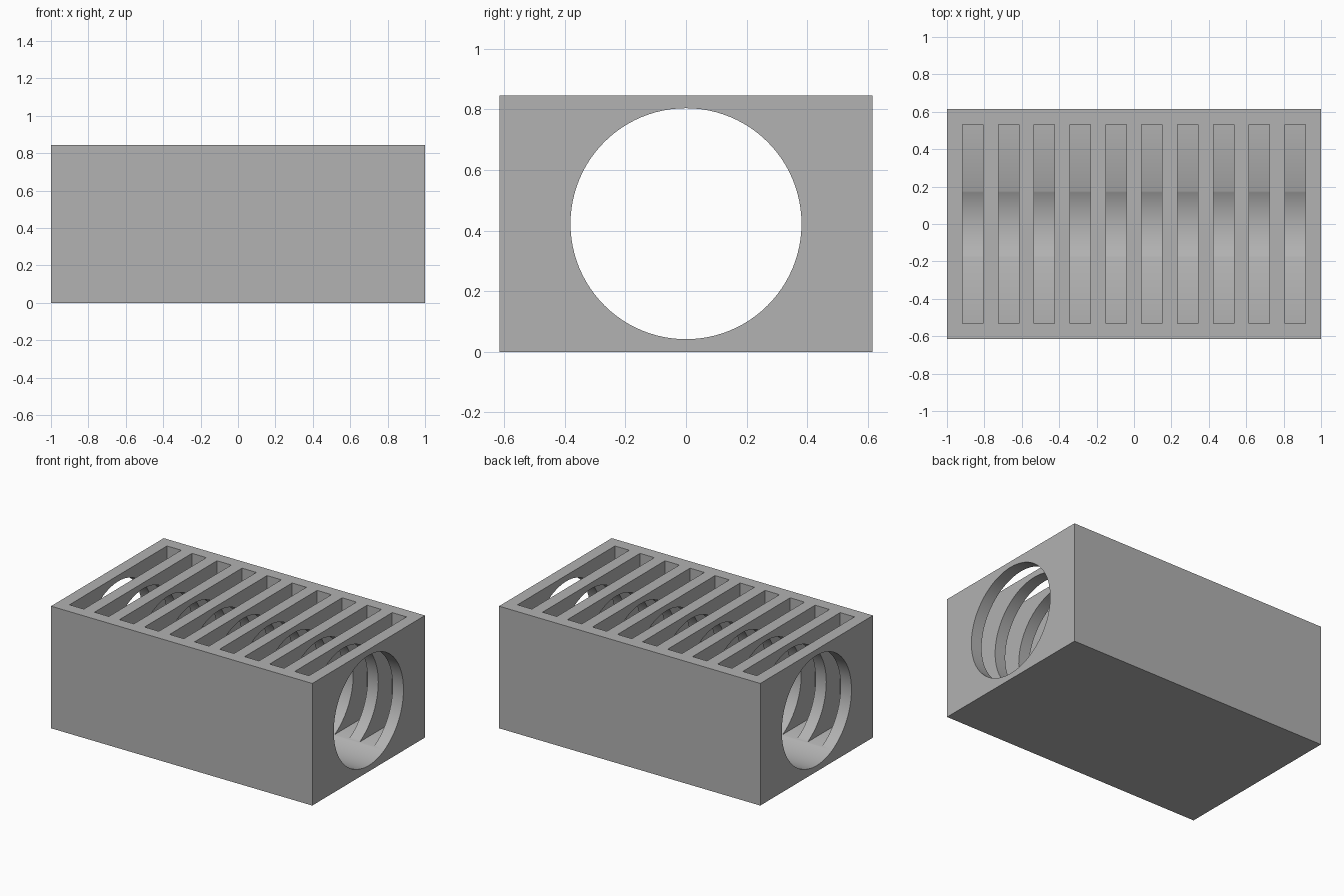
import bpy
import math
from mathutils import Matrix

LENGTH, DEPTH, HEIGHT = 2.0, 1.232, 0.845
SLOT_COUNT, SLOT_PITCH, SLOT_WIDTH, SLOT_DEPTH = 10, 0.1916, 0.11, 1.066
FLOOR = 0.085
BORE_RADIUS = 0.381

cube = bpy.data.objects.get("Cube")
if cube:
    bpy.data.objects.remove(cube, do_unlink=True)

grey = bpy.data.materials.new("plain_grey")
colour = (0.445, 0.445, 0.445, 1)
grey.use_nodes = True
grey.diffuse_color = colour
grey.node_tree.nodes["Principled BSDF"].inputs["Base Color"].default_value = colour


def box(name, centre, size):
    bpy.ops.mesh.primitive_cube_add(size=1, location=centre)
    obj = bpy.context.object
    obj.name = name
    obj.data.transform(Matrix.Diagonal((*size, 1)))
    obj.data.materials.append(grey)
    return obj


def cut(target, cutter):
    """Subtract the cutter from the target, then discard it."""
    cutter.hide_render = True
    mod = target.modifiers.new("cut", "BOOLEAN")
    mod.operation = "DIFFERENCE"
    mod.solver = "EXACT"
    mod.object = cutter
    bpy.context.view_layer.objects.active = target
    bpy.ops.object.modifier_apply(modifier=mod.name)
    bpy.data.objects.remove(cutter, do_unlink=True)


# Solid block
block = box("slotted_block", (0, 0, HEIGHT / 2), (LENGTH, DEPTH, HEIGHT))

# Row of slots, open at the top and closed by a thin floor
slot_height = HEIGHT - FLOOR + 0.1
for i in range(SLOT_COUNT):
    x = (i - (SLOT_COUNT - 1) / 2) * SLOT_PITCH
    cut(block, box("slot_cutter", (x, 0, FLOOR + slot_height / 2),
                   (SLOT_WIDTH, SLOT_DEPTH, slot_height)))

# Round bore along the whole length, through every divider
bpy.ops.mesh.primitive_cylinder_add(vertices=96, radius=BORE_RADIUS, depth=LENGTH + 0.2,
                                    location=(0, 0, HEIGHT / 2),
                                    rotation=(0, math.pi / 2, 0))
bore = bpy.context.object
bore.name = "bore_cutter"
bore.data.materials.append(grey)
cut(block, bore)

# Smooth the bore, keep every edge crisp
bpy.ops.object.select_all(action="DESELECT")
block.select_set(True)
bpy.context.view_layer.objects.active = block
bpy.ops.object.shade_smooth_by_angle(angle=math.radians(30))
